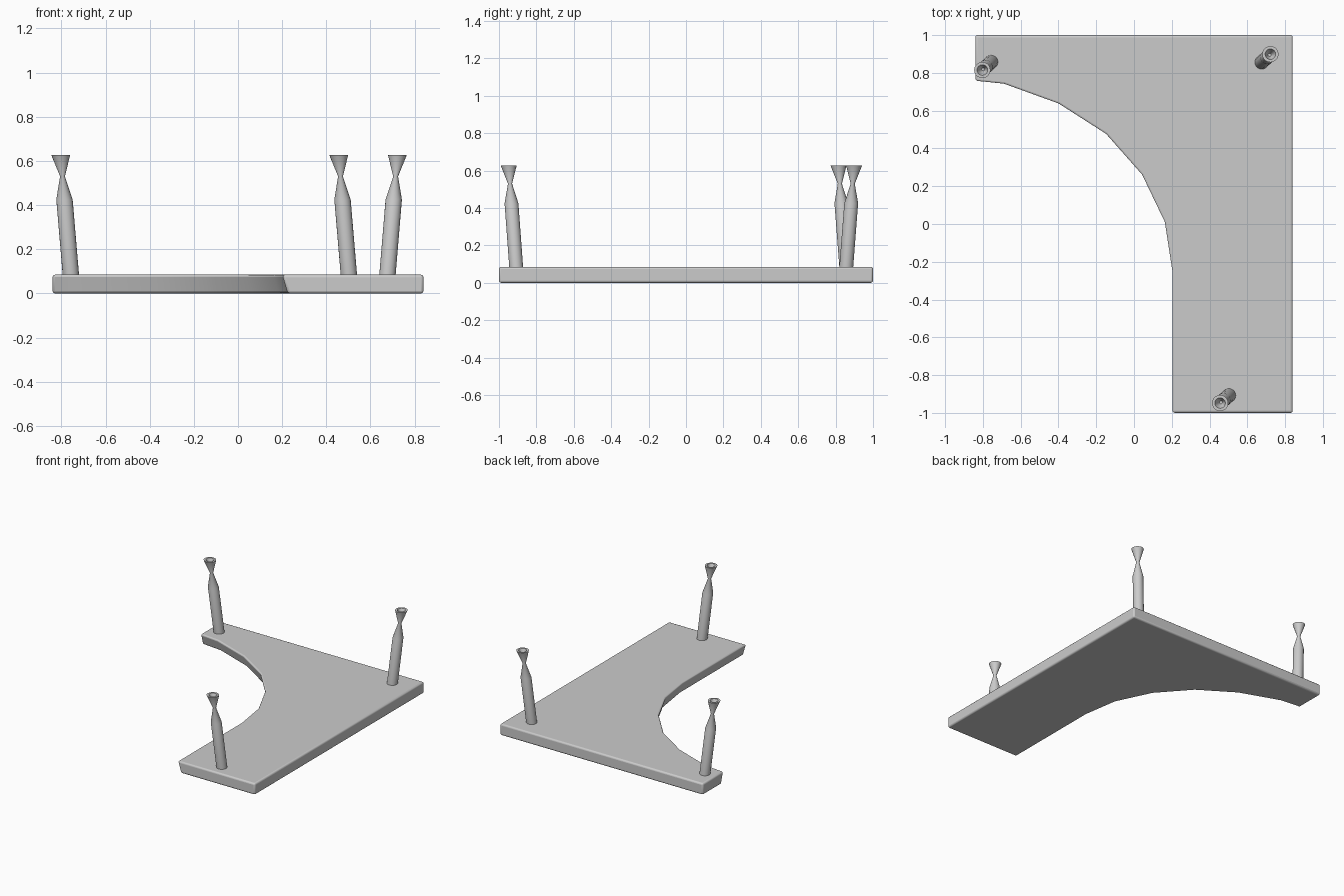
import bpy, bmesh, math

if "Cube" in bpy.data.objects:
    bpy.data.objects.remove(bpy.data.objects["Cube"])

TOP_Z = 0.085


def finish(name, bm):
    bmesh.ops.recalc_face_normals(bm, faces=bm.faces[:])
    me = bpy.data.meshes.new(name)
    bm.to_mesh(me)
    bm.free()
    ob = bpy.data.objects.new(name, me)
    bpy.context.collection.objects.link(ob)
    bpy.ops.object.select_all(action='DESELECT')
    ob.select_set(True)
    bpy.context.view_layer.objects.active = ob
    return ob


# Desk top (lying upside down): square outer corner, curved undercut inner edge
def build_desk_top(undercut=0.025):
    inner = [(0.20, -1), (0.20, -0.25), (0.16, 0.01), (0.04, 0.26), (-0.15, 0.475),
             (-0.40, 0.635), (-0.69, 0.74), (-0.84, 0.755)]
    outer = [(-0.84, 1), (0.84, 1), (0.84, -1)]
    low = []
    last = len(inner) - 1
    for i, (x, y) in enumerate(inner):
        if i == 0:
            nx, ny = 1, 0
        elif i == last:
            nx, ny = 0, 1
        else:
            a, b = inner[i - 1], inner[i + 1]
            d = math.dist(a, b)
            nx, ny = (b[1] - a[1]) / d, (a[0] - b[0]) / d
        low.append((x + nx * undercut, y + ny * undercut))
    bm = bmesh.new()
    upper = [bm.verts.new((x, y, TOP_Z)) for x, y in inner + outer]
    lower = [bm.verts.new((x, y, 0)) for x, y in low + outer]
    n = len(upper)
    bm.faces.new(upper)
    bm.faces.new(lower[::-1])
    for i in range(n):
        j = (i + 1) % n
        bm.faces.new((lower[i], lower[j], upper[j], upper[i]))
    ob = finish("desk_top", bm)
    bev = ob.modifiers.new("rounded_edges", 'BEVEL')
    bev.width = 0.012
    bev.segments = 3
    bev.limit_method = 'ANGLE'
    bev.angle_limit = math.radians(40)
    bpy.ops.object.shade_smooth_by_angle(angle=math.radians(30))


# Leaning leg: straight shaft, pinched neck, flared foot with a hollow end
def build_leg(name, base, tip, sides=20):
    profile = [(0.037, 0.08), (0.037, 0.425), (0.011, 0.53), (0.043, 0.628),
               (0.028, 0.628), (0.008, 0.575)]
    bm = bmesh.new()
    rings = []
    for r, z in profile:
        t = (z - TOP_Z) / (0.628 - TOP_Z)
        cx = base[0] + (tip[0] - base[0]) * t
        cy = base[1] + (tip[1] - base[1]) * t
        rings.append([bm.verts.new((cx + r * math.cos(2 * math.pi * k / sides),
                                    cy + r * math.sin(2 * math.pi * k / sides), z))
                      for k in range(sides)])
    for a, b in zip(rings, rings[1:]):
        for k in range(sides):
            m = (k + 1) % sides
            bm.faces.new((a[k], a[m], b[m], b[k]))
    bm.faces.new(rings[0][::-1])
    bm.faces.new(rings[-1])
    finish(name, bm)
    bpy.ops.object.shade_smooth_by_angle(angle=math.radians(40))


build_desk_top()
build_leg("back_left_leg", (-0.757, 0.857), (-0.803, 0.815))
build_leg("back_right_leg", (0.677, 0.857), (0.722, 0.899))
build_leg("front_leg", (0.502, -0.908), (0.456, -0.948))
